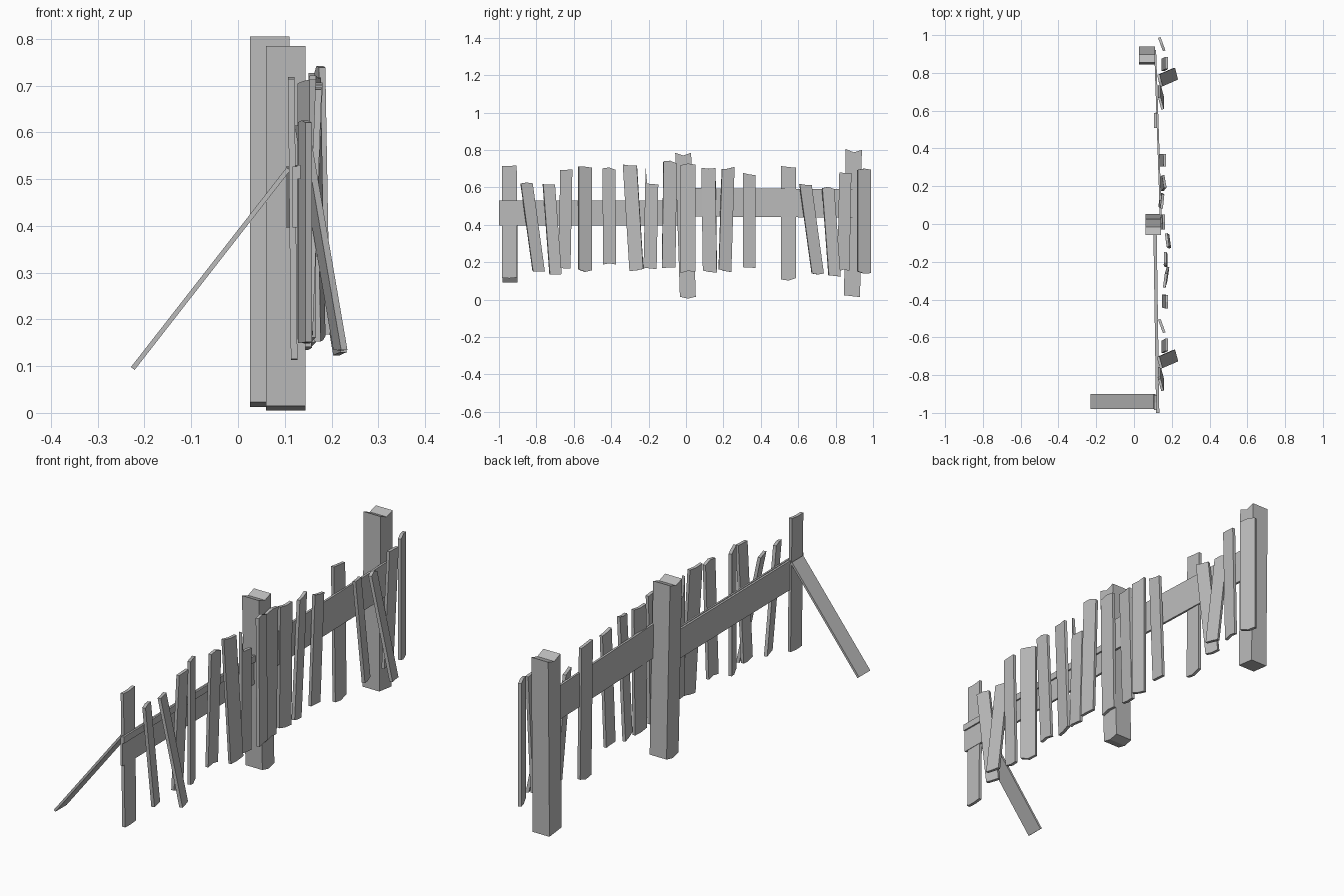
import bpy
import bmesh
import math
import random
from mathutils import Vector

random.seed(4)
cube = bpy.data.objects.get("Cube")
if cube:
    bpy.data.objects.remove(cube, do_unlink=True)

wood = bpy.data.materials.new("weathered grey")
wood.use_nodes = True
grey = (0.5, 0.5, 0.5, 1)
wood.diffuse_color = grey
wood.node_tree.nodes["Principled BSDF"].inputs["Base Color"].default_value = grey


def plank(name, start, end, width, depth, start_cut=(0, 0, 0), end_cut=(0, 0, 0), mid=0.5):
    """Straight board between two points; each cut moves the left, middle and right of an end."""
    start, end, width, depth = map(Vector, (start, end, width, depth))
    axis = (end - start).normalized()
    bm = bmesh.new()
    rings = []
    for centre, cut in ((start, start_cut), (end, end_cut)):
        ring = []
        for side, columns in ((-0.5, (0, 1, 2)), (0.5, (2, 1, 0))):
            for c in columns:
                across = (0, mid, 1)[c] - 0.5
                ring.append(bm.verts.new(centre + width * across + depth * side + axis * cut[c]))
        rings.append(ring)
    low, high = rings
    for i in range(6):
        j = (i + 1) % 6
        bm.faces.new((low[i], low[j], high[j], high[i]))
    for r in rings:
        bm.faces.new((r[0], r[1], r[4], r[5]))
        bm.faces.new((r[1], r[2], r[3], r[4]))
    bmesh.ops.recalc_face_normals(bm, faces=bm.faces)
    mesh = bpy.data.meshes.new(name)
    bm.to_mesh(mesh)
    bm.free()
    mesh.materials.append(wood)
    obj = bpy.data.objects.new(name, mesh)
    bpy.context.collection.objects.link(obj)
    return obj


def ragged(size):
    return [random.uniform(-size, size) for _ in range(3)]


def picket(name, y_top, y_bottom, z_top, z_bottom, x_top, x_bottom,
           width=0.07, yaw=0, end_cut=None, mid=0.5):
    a = math.radians(yaw)
    plank(name, (x_bottom, y_bottom, z_bottom), (x_top, y_top, z_top),
          Vector((-math.sin(a), math.cos(a), 0)) * width,
          Vector((math.cos(a), math.sin(a), 0)) * 0.014,
          ragged(0.008), end_cut or ragged(0.008), mid)


# Posts with uneven sawn ends
plank("middle_post", (0.102, 0.01, 0.01), (0.102, -0.015, 0.78), (0, 0.085, 0), (0.084, 0, 0),
      (0.005, -0.005, 0.005), (0.005, -0.01, 0.005))
plank("back_post", (0.068, 0.888, 0.018), (0.068, 0.897, 0.797), (0, 0.086, 0), (0.084, 0, 0),
      (0.005, 0, -0.005), (0.008, -0.01, 0.003))

# Horizontal rails
plank("front_rail", (0.122, -1, 0.462), (0.107, 0, 0.462), (0, 0, 0.13), (0.01, 0, 0))
plank("front_rail_strip", (0.13, -1, 0.515), (0.116, -0.03, 0.515), (0, 0, 0.03), (0.008, 0, 0))
plank("back_rail", (0.143, 0, 0.52), (0.112, 0.92, 0.514), (0, 0, 0.152), (0.01, 0, 0))

# Diagonal prop at the front end
plank("prop", (-0.225, -0.94, 0.095), (0.108, -0.94, 0.522), (0, 0.08, 0), (0.008, 0, -0.006))

# Group of five pickets, used at both ends of the fence
for label, shift, drop in (("front", 0, 0), ("back", 1.492, 0.012)):
    group = (
        (-0.945, -0.943, 0.72, 0.12, 0.114, 0.12, 0.08),
        (-0.853, -0.787, 0.625, 0.145, 0.143, 0.143, 0.065, 15),
        (-0.733, -0.698, 0.61, 0.14, 0.137, 0.218, 0.065, 15),
        (-0.64, -0.65, 0.69, 0.17, 0.172, 0.153, 0.065),
        (-0.54, -0.54, 0.71, 0.155, 0.147, 0.147, 0.075, 20),
    )
    for n, (yt, yb, zt, zb, *rest) in enumerate(group):
        picket(f"{label}_picket_{n + 1}", yt + shift, yb + shift, zt - drop, zb - drop, *rest)

# Pickets along the middle
middle = (
    (-0.412, -0.408, 0.7, 0.19, 0.174, 0.155),
    (-0.3, -0.265, 0.72, 0.16, 0.165, 0.175, 0.075, -8),
    (-0.183, -0.192, 0.62, 0.17, 0.165, 0.17, 0.07, 0, (0.09, 0, -0.005), 0.15),
    (-0.085, -0.093, 0.735, 0.165, 0.175, 0.185, 0.072, 8),
    (0.01, 0.01, 0.72, 0.145, 0.158, 0.15, 0.08),
    (0.12, 0.128, 0.705, 0.15, 0.15, 0.14, 0.075, -6),
    (0.225, 0.208, 0.705, 0.155, 0.16, 0.145, 0.068, 10),
    (0.338, 0.338, 0.67, 0.175, 0.162, 0.143, 0.066),
)
for n, row in enumerate(middle):
    picket(f"middle_picket_{n + 1}", *row)
